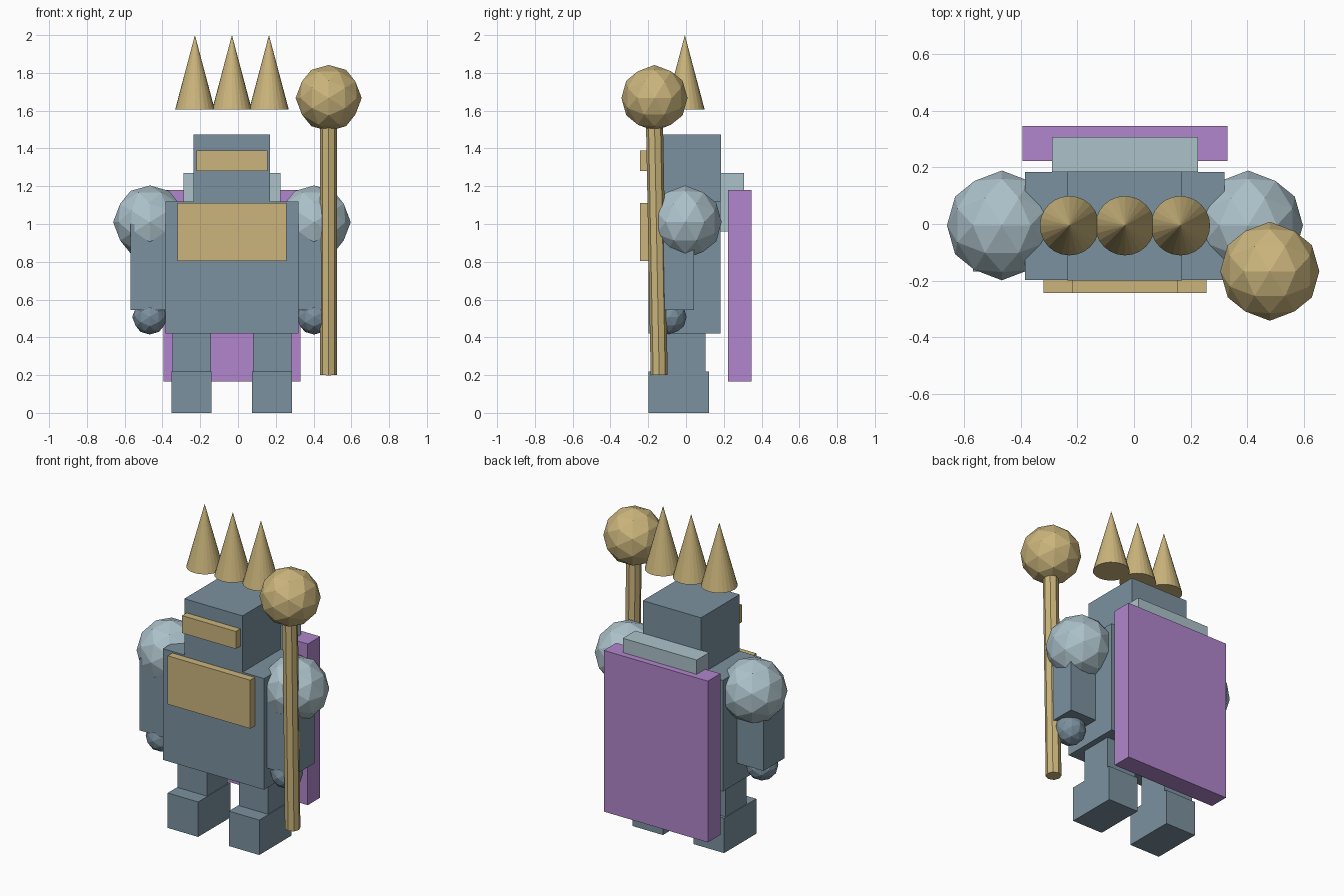
import bpy, math
from mathutils import Vector

if "Cube" in bpy.data.objects:
    bpy.data.objects.remove(bpy.data.objects["Cube"], do_unlink=True)


def material(name, rgb):
    linear = [((c / 255 + 0.055) / 1.055) ** 2.4 for c in rgb] + [1]
    m = bpy.data.materials.new(name)
    m.use_nodes = True
    m.diffuse_color = linear
    m.node_tree.nodes["Principled BSDF"].inputs["Base Color"].default_value = linear
    return m


slate = material("slate", (123, 145, 159))
pale = material("pale_steel", (172, 194, 202))
gold = material("gold", (203, 181, 124))
purple = material("purple", (177, 134, 204))

MID = -0.032  # the body's own centre line


def finish(name, mat):
    ob = bpy.context.object
    ob.name = name
    ob.data.materials.append(mat)
    return ob


def box(name, mat, x, width, y, z):
    """Box centred on x, spanning the (min, max) pairs y and z."""
    bpy.ops.mesh.primitive_cube_add(size=1, location=(x, sum(y) / 2, sum(z) / 2))
    ob = finish(name, mat)
    ob.scale = (width, y[1] - y[0], z[1] - z[0])


def ball(name, mat, centre, radius):
    """Faceted ball turned so that its points lie on the axes."""
    bpy.ops.mesh.primitive_ico_sphere_add(
        subdivisions=2, radius=radius, location=centre,
        rotation=(0, -math.atan(2) / 2, 0))
    finish(name, mat)


# Body and head
box("torso", slate, MID, 0.705, (-0.198, 0.183), (0.42, 1.12))
box("head", slate, MID, 0.405, (-0.199, 0.186), (1.12, 1.475))
box("chest_plate", gold, MID, 0.575, (-0.244, -0.198), (0.805, 1.11))
box("visor", gold, MID, 0.375, (-0.244, -0.199), (1.28, 1.39))

# Cape and its collar
box("collar", pale, MID, 0.515, (0.183, 0.307), (0.96, 1.27))
box("cape", purple, MID, 0.725, (0.222, 0.346), (0.165, 1.18))

# Limbs
for side, s in (("left", 1), ("right", -1)):
    leg_x, arm_x = MID + s * 0.213, MID + s * 0.435
    box(side + "_foot", slate, leg_x, 0.212, (-0.198, 0.122), (0, 0.22))
    box(side + "_leg", slate, leg_x, 0.203, (-0.105, 0.102), (0.22, 0.42))
    box(side + "_arm", slate, arm_x, 0.203, (-0.168, 0.042), (0.545, 1.0))
    ball(side + "_hand", slate, (arm_x, -0.09, 0.508), 0.093)
    ball(side + "_shoulder", pale, (arm_x, -0.005, 1.01), 0.194)

# Crown spikes
for i in (-1, 0, 1):
    bpy.ops.mesh.primitive_cone_add(vertices=24, radius1=0.105, depth=0.395,
                                    location=(MID + i * 0.196, -0.006, 1.8025))
    finish("crown_spike", gold)

# Staff, leaning slightly forward, with a faceted head
foot, top = Vector((0.48, -0.142, 0.2)), Vector((0.48, -0.168, 1.6))
bpy.ops.mesh.primitive_cylinder_add(vertices=8, radius=0.045, depth=(top - foot).length,
                                    location=(foot + top) / 2)
shaft = finish("staff_shaft", gold)
shaft.rotation_euler = (top - foot).to_track_quat("Z", "Y").to_euler()
ball("staff_head", gold, (0.48, -0.167, 1.667), 0.175)
